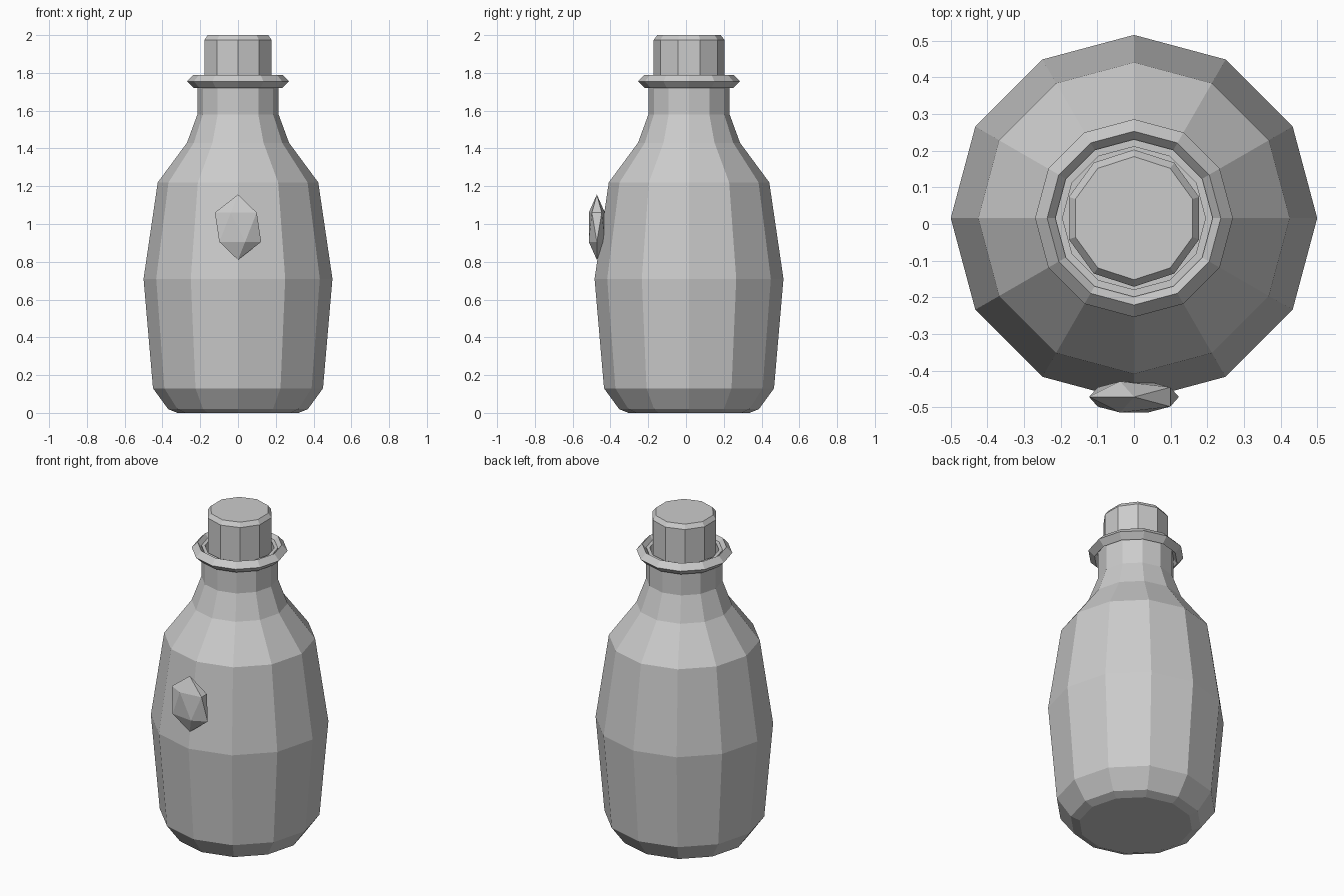
import bpy, bmesh, math
from mathutils import Matrix, Vector

cube = bpy.data.objects.get("Cube")
if cube:
    bpy.data.objects.remove(cube, do_unlink=True)

CENTRE_Y = 0.016

grey = bpy.data.materials.new("plain grey")
grey.use_nodes = True
colour = (0.6, 0.6, 0.6, 1)
grey.diffuse_color = colour
grey.node_tree.nodes["Principled BSDF"].inputs["Base Color"].default_value = colour


def finish(name, bm):
    bmesh.ops.recalc_face_normals(bm, faces=bm.faces)
    mesh = bpy.data.meshes.new(name)
    bm.to_mesh(mesh)
    bm.free()
    mesh.materials.append(grey)
    obj = bpy.data.objects.new(name, mesh)
    bpy.context.collection.objects.link(obj)
    return obj


def lathe(name, profile, sides, closed=False):
    """Turn a (radius, height) profile around z, with a corner facing +y."""
    bm = bmesh.new()
    rings = []
    for r, z in profile:
        angles = [math.pi / 2 + math.tau * i / sides for i in range(sides)]
        rings.append([bm.verts.new((r * math.cos(a), r * math.sin(a), z)) for a in angles])
    pairs = list(zip(rings, rings[1:]))
    if closed:
        pairs.append((rings[-1], rings[0]))
    else:
        bm.faces.new(rings[0])
        bm.faces.new(rings[-1])
    for low, high in pairs:
        for i in range(sides):
            j = (i + 1) % sides
            bm.faces.new((low[i], low[j], high[j], high[i]))
    obj = finish(name, bm)
    obj.location.y = CENTRE_Y
    return obj


# Bottle with a chamfered foot, shoulders and an open mouth
lathe("bottle", [(0.32, 0), (0.37, 0.02), (0.45, 0.13), (0.5, 0.71), (0.425, 1.22),
                 (0.27, 1.43), (0.215, 1.58), (0.215, 1.77), (0.195, 1.77), (0.195, 1.6)], 12)

# Diamond-section collar around the mouth
lathe("neck_ring", [(0.235, 1.72), (0.27, 1.755), (0.237, 1.79), (0.207, 1.755)], 12, closed=True)

# Stopper with a chamfered top
lathe("stopper", [(0.187, 1.6), (0.187, 1.975), (0.168, 2)], 10)

# Flattened gem on the front
bm = bmesh.new()
bmesh.ops.create_icosphere(bm, subdivisions=1, radius=1)
bm.transform(Matrix.Diagonal(Vector((0.137, 0.05, 0.173, 1))) @ Matrix.Rotation(math.pi, 4, 'Z'))
gem = finish("front_gem", bm)
gem.location = (0, -0.472, 0.983)
